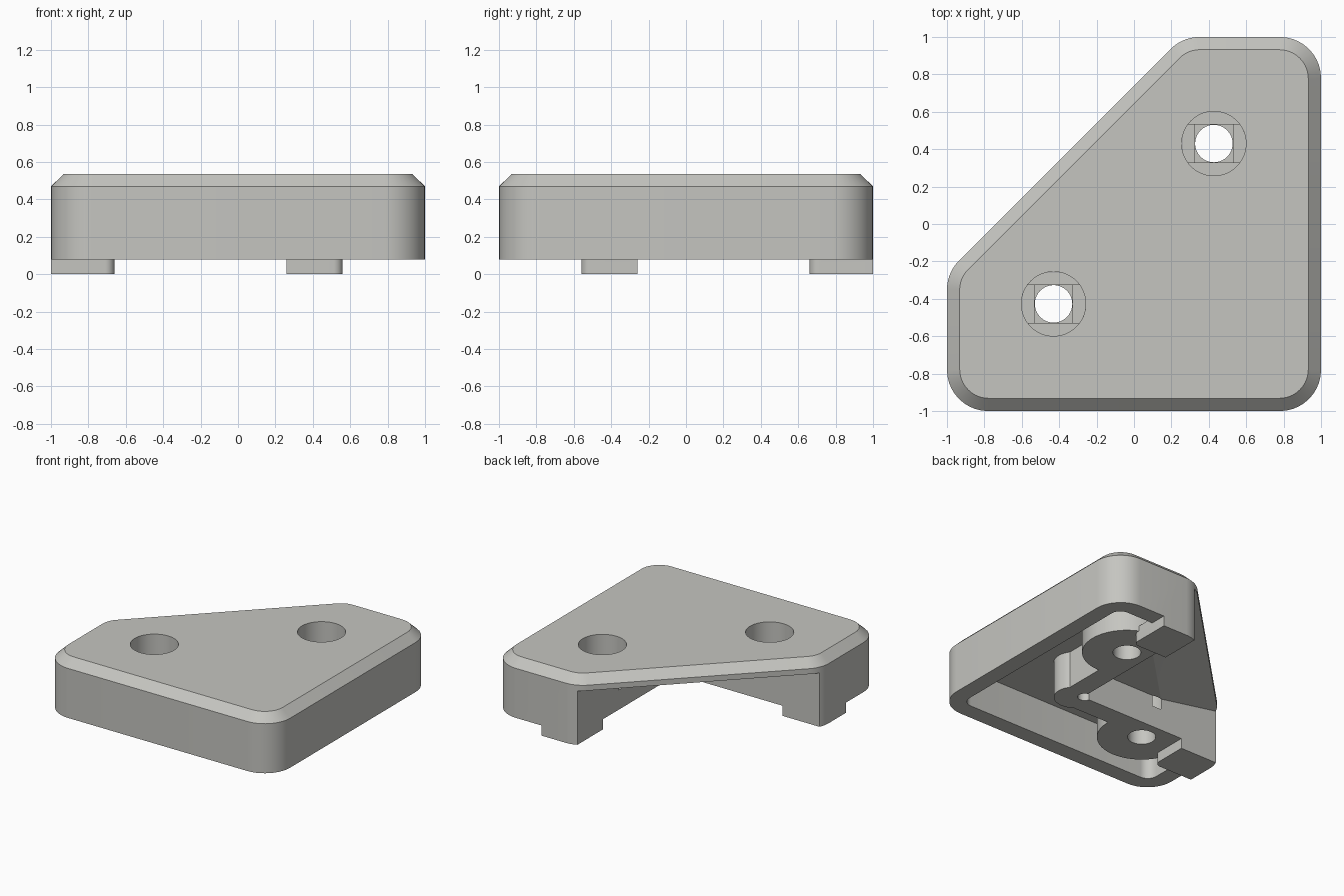
import bpy, bmesh, math
from mathutils import Vector

if "Cube" in bpy.data.objects:
    bpy.data.objects.remove(bpy.data.objects["Cube"])

grey = bpy.data.materials.new("warm_grey")
grey.diffuse_color = (0.56, 0.56, 0.53, 1)
grey.use_nodes = True
grey.node_tree.nodes["Principled BSDF"].inputs["Base Color"].default_value = grey.diffuse_color


def rounded(pts, r, seg=10):
    """Round every corner of a polygon with radius r."""
    out, n = [], len(pts)
    for i in range(n):
        p = Vector(pts[i])
        a = (Vector(pts[i - 1]) - p).normalized()
        b = (Vector(pts[(i + 1) % n]) - p).normalized()
        half = a.angle(b) / 2
        c = p + (a + b).normalized() * r / math.sin(half)
        t = r / math.tan(half)
        va, vb = p + a * t - c, p + b * t - c
        sweep = math.atan2(va.x * vb.y - va.y * vb.x, va.dot(vb))
        for k in range(seg + 1):
            w = sweep * k / seg
            out.append((c.x + va.x * math.cos(w) - va.y * math.sin(w),
                        c.y + va.x * math.sin(w) + va.y * math.cos(w)))
    return out


def circle(x, y, r, n=64):
    return [(x + r * math.cos(2 * math.pi * k / n),
             y + r * math.sin(2 * math.pi * k / n)) for k in range(n)]


def box(x0, y0, x1, y1):
    return [(x0, y0), (x1, y0), (x1, y1), (x0, y1)]


def finish(name, bm):
    bmesh.ops.recalc_face_normals(bm, faces=bm.faces)
    me = bpy.data.meshes.new(name)
    bm.to_mesh(me)
    bm.free()
    me.materials.append(grey)
    ob = bpy.data.objects.new(name, me)
    bpy.context.collection.objects.link(ob)
    return ob


def loft(name, *levels):
    """Closed solid through (outline, z) levels."""
    bm = bmesh.new()
    loops = [[bm.verts.new((x, y, z)) for x, y in pts] for pts, z in levels]
    n = len(loops[0])
    for lo, hi in zip(loops, loops[1:]):
        for i in range(n):
            j = (i + 1) % n
            bm.faces.new((lo[i], lo[j], hi[j], hi[i]))
    bm.faces.new(loops[0])
    bm.faces.new(loops[-1])
    return finish(name, bm)


def prism(name, pts, z0, z1):
    return loft(name, (pts, z0), (pts, z1))


def combine(target, tool, op):
    m = target.modifiers.new(op, 'BOOLEAN')
    m.operation, m.object, m.solver = op, tool, 'EXACT'
    bpy.context.view_layer.objects.active = target
    bpy.ops.object.modifier_apply(modifier=m.name)
    bpy.data.objects.remove(tool)


def outline(d, r):
    """Body outline moved inwards by d."""
    s, k = 1 - d, 0.74 - d * math.sqrt(2)
    return rounded([(-s, -s), (s, -s), (s, s), (s - k, s), (-s, k - s)], r)


# body with chamfered top edge
full = outline(0, 0.22)
body = loft("corner_cap", (full, 0.08), (full, 0.47), (outline(0.068, 0.155), 0.535))

# hollow pocket along the two long walls
w, rib = 0.87, 0.42
pocket = rounded([(-w, -w), (w, -w), (w, w), (rib, w), (rib, -rib), (-w, -rib)], 0.08)
combine(body, prism("pocket", pocket, -0.1, 0.37), 'DIFFERENCE')

# screw bosses and the post where the ribs meet
holes = [(0.427, 0.43), (-0.43, -0.427)]
for x, y in holes:
    combine(body, prism("boss", circle(x, y, 0.32), 0.08, 0.42), 'UNION')
combine(body, prism("post", circle(0.3, -0.3, 0.15), 0.08, 0.42), 'UNION')

# open corner, its ceiling rising towards the diagonal edge
bm = bmesh.new()
plan = [(0.26, -0.26, 0.335), (0.26, 0.47, 0.335), (0.26, 1.2, 0.462),
        (-1.2, -0.26, 0.462), (-0.47, -0.26, 0.335)]
top = [bm.verts.new(p) for p in plan]
low = [bm.verts.new((x, y, -0.1)) for x, y, z in plan]
bm.faces.new(low)
bm.faces.new((top[0], top[1], top[4]))
bm.faces.new(top[1:])
for i in range(5):
    j = (i + 1) % 5
    bm.faces.new((low[i], low[j], top[j], top[i]))
combine(body, finish("open_corner", bm), 'DIFFERENCE')
combine(body, prism("corner_relief", circle(0.25, -0.25, 0.05, 32), -0.1, 0.33), 'DIFFERENCE')

# feet under the two wall ends, inner corner rounded
for side in (1, -1):
    foot_plan = rounded([(0.26, 0.66), (0.56, 0.66), (0.56, 1.3), (0.26, 1.3)], 0.05)
    foot_plan = [(0.26, 0.66)] + foot_plan[11:]
    if side < 0:
        foot_plan = [(-y, -x) for x, y in foot_plan]
    foot = prism("foot", foot_plan, 0, 0.12)
    combine(foot, prism("foot_trim", full, -0.2, 0.3), 'INTERSECT')
    combine(body, foot, 'UNION')

# stepped screw holes: round seat, slot, square, round bore
h, R, seat = 0.102, 0.172, 0.25
for x, y in holes:
    a = math.asin(h / R)
    arc = [a * (k / 6 - 1) for k in range(13)]
    slot = [(x + R * math.cos(t + f), y + R * math.sin(t + f))
            for f in (0, math.pi) for t in arc]
    for pts, z0, z1 in ((circle(x, y, R), seat, 0.7),
                        (slot, seat - 0.015, seat + 0.01),
                        (box(x - h, y - h, x + h, y + h), seat - 0.03, seat + 0.005),
                        (circle(x, y, 0.1), -0.1, seat + 0.02)):
        combine(body, prism("bore", pts, z0, z1), 'DIFFERENCE')

bpy.ops.object.select_all(action='DESELECT')
body.select_set(True)
bpy.context.view_layer.objects.active = body
bpy.ops.object.shade_smooth_by_angle(angle=math.radians(30))
